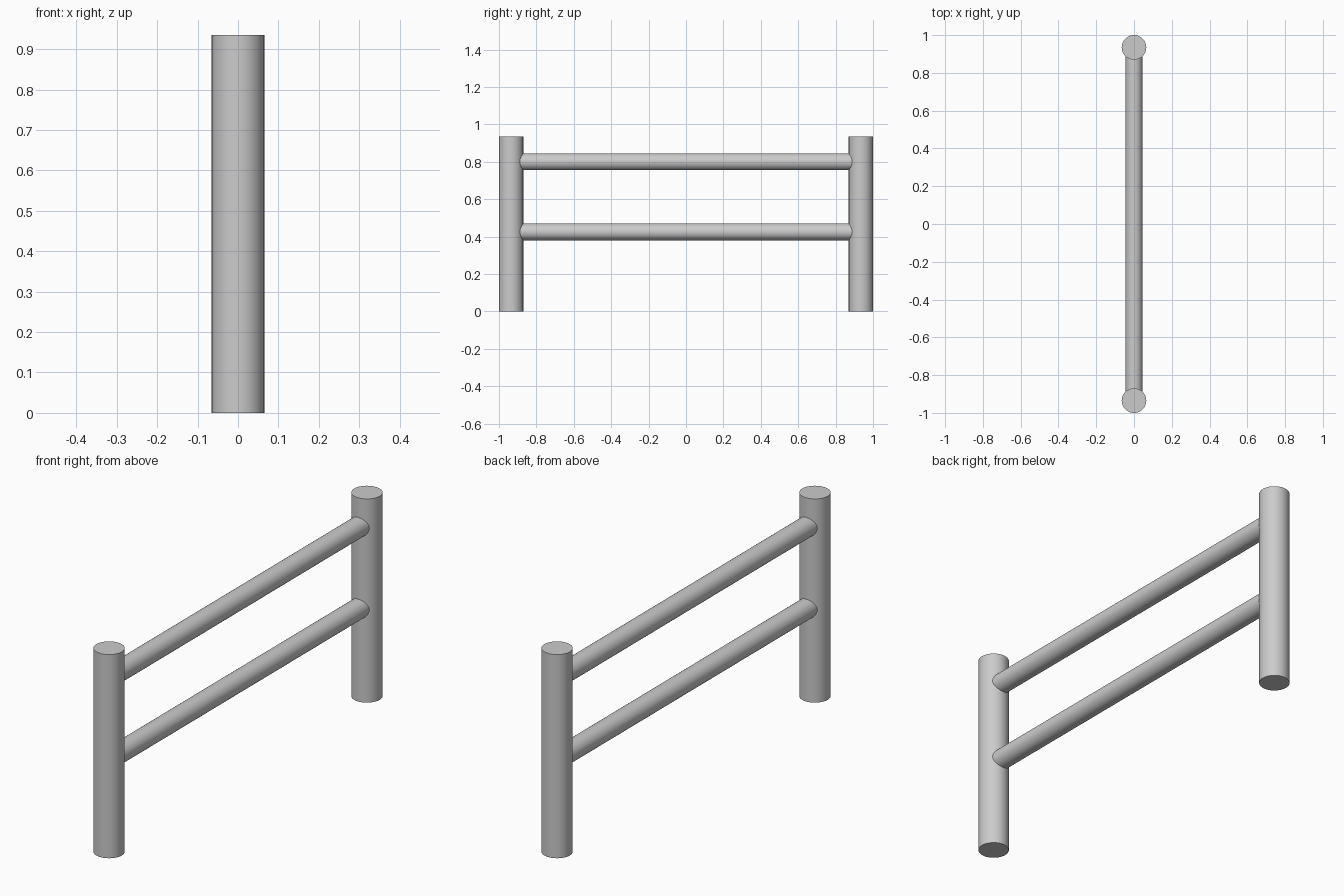
import bpy
from math import pi

if "Cube" in bpy.data.objects:
    bpy.data.objects.remove(bpy.data.objects["Cube"])

POST_R, POST_H, POST_Y = 0.065, 0.935, 0.935
RAIL_R = 0.045


def cylinder(name, radius, length, location, rotation=(0, 0, 0)):
    bpy.ops.mesh.primitive_cylinder_add(vertices=48, radius=radius, depth=length,
                                        location=location, rotation=rotation)
    obj = bpy.context.object
    obj.name = name
    bpy.ops.object.shade_smooth_by_angle(angle=pi / 6)
    return obj


# Upright posts at both ends
for name, side in (("front_post", -1), ("back_post", 1)):
    cylinder(name, POST_R, POST_H, (0, side * POST_Y, POST_H / 2))

# Horizontal rails, ending inside the posts
for name, z in (("lower_rail", 0.425), ("upper_rail", 0.80)):
    cylinder(name, RAIL_R, 2 * POST_Y, (0, 0, z), (pi / 2, 0, 0))
